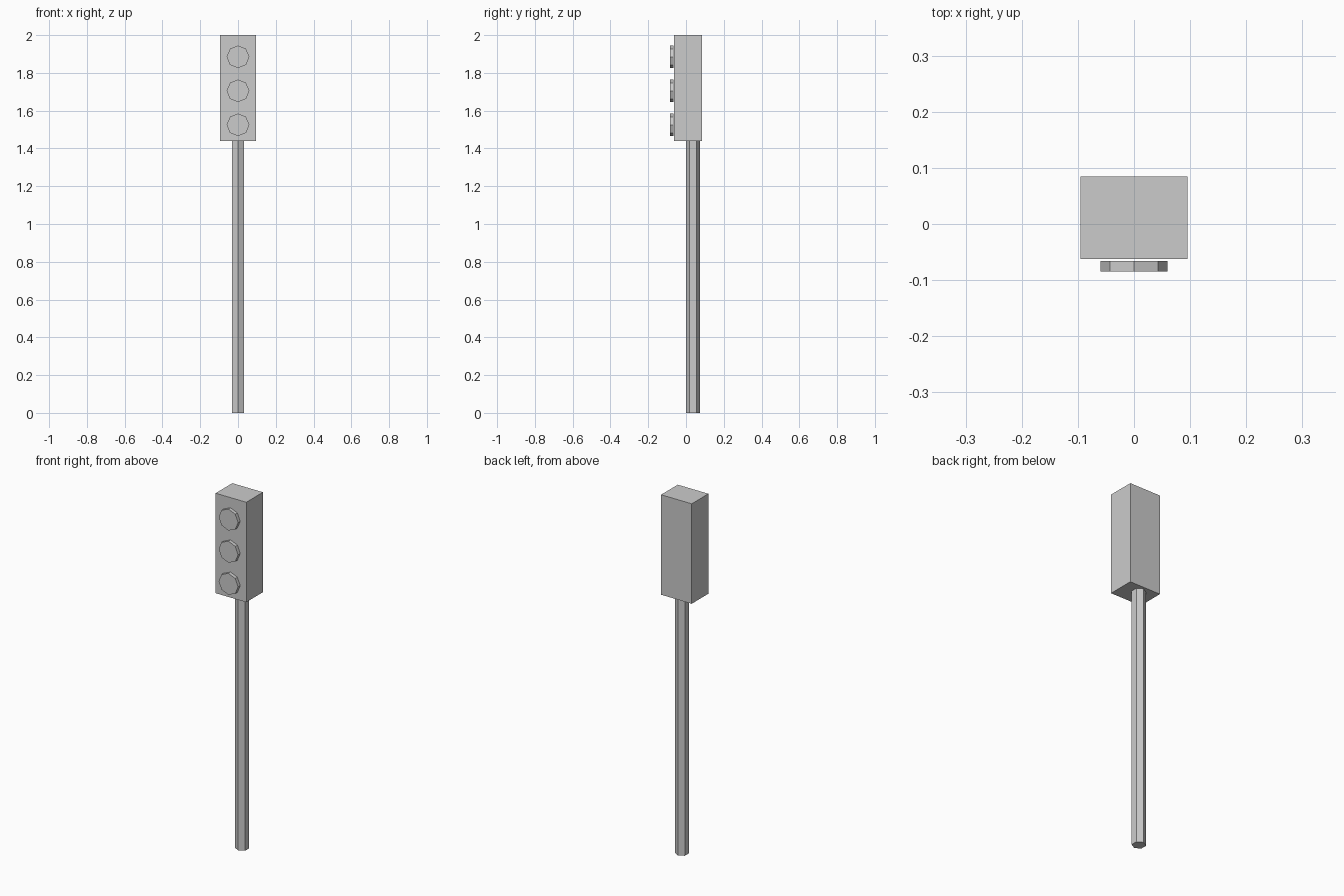
import bpy
import math

if "Cube" in bpy.data.objects:
    bpy.data.objects.remove(bpy.data.objects["Cube"])

# one plain grey for the whole model
grey = bpy.data.materials.new("plain_grey")
grey.diffuse_color = (0.6, 0.6, 0.6, 1.0)
grey.use_nodes = True
grey.node_tree.nodes["Principled BSDF"].inputs["Base Color"].default_value = grey.diffuse_color


def finish(name):
    ob = bpy.context.object
    ob.name = name
    ob.data.materials.append(grey)
    bpy.ops.object.transform_apply(location=False, rotation=True, scale=True)
    return ob


def box(name, lo, hi):
    centre = [(a + b) / 2 for a, b in zip(lo, hi)]
    bpy.ops.mesh.primitive_cube_add(size=1, location=centre)
    bpy.context.object.scale = [b - a for a, b in zip(lo, hi)]
    return finish(name)


def prism(name, sides, radius, depth, location, rotation=(0, 0, 0)):
    bpy.ops.mesh.primitive_cylinder_add(vertices=sides, radius=radius, depth=depth,
                                        location=location, rotation=rotation)
    return finish(name)


# signal housing
box("housing", (-0.095, -0.0625, 1.44), (0.095, 0.085, 2.0))

# hexagonal pole, set towards the back, corner facing front
prism("pole", 6, 0.036, 1.442, (0, 0.037, 0.721))

# three octagonal lamps just proud of the front face
for name, z in (("top_lamp", 1.885), ("middle_lamp", 1.705), ("bottom_lamp", 1.525)):
    prism(name, 8, 0.06, 0.019, (0, -0.0755, z), (math.radians(90), 0, 0))
